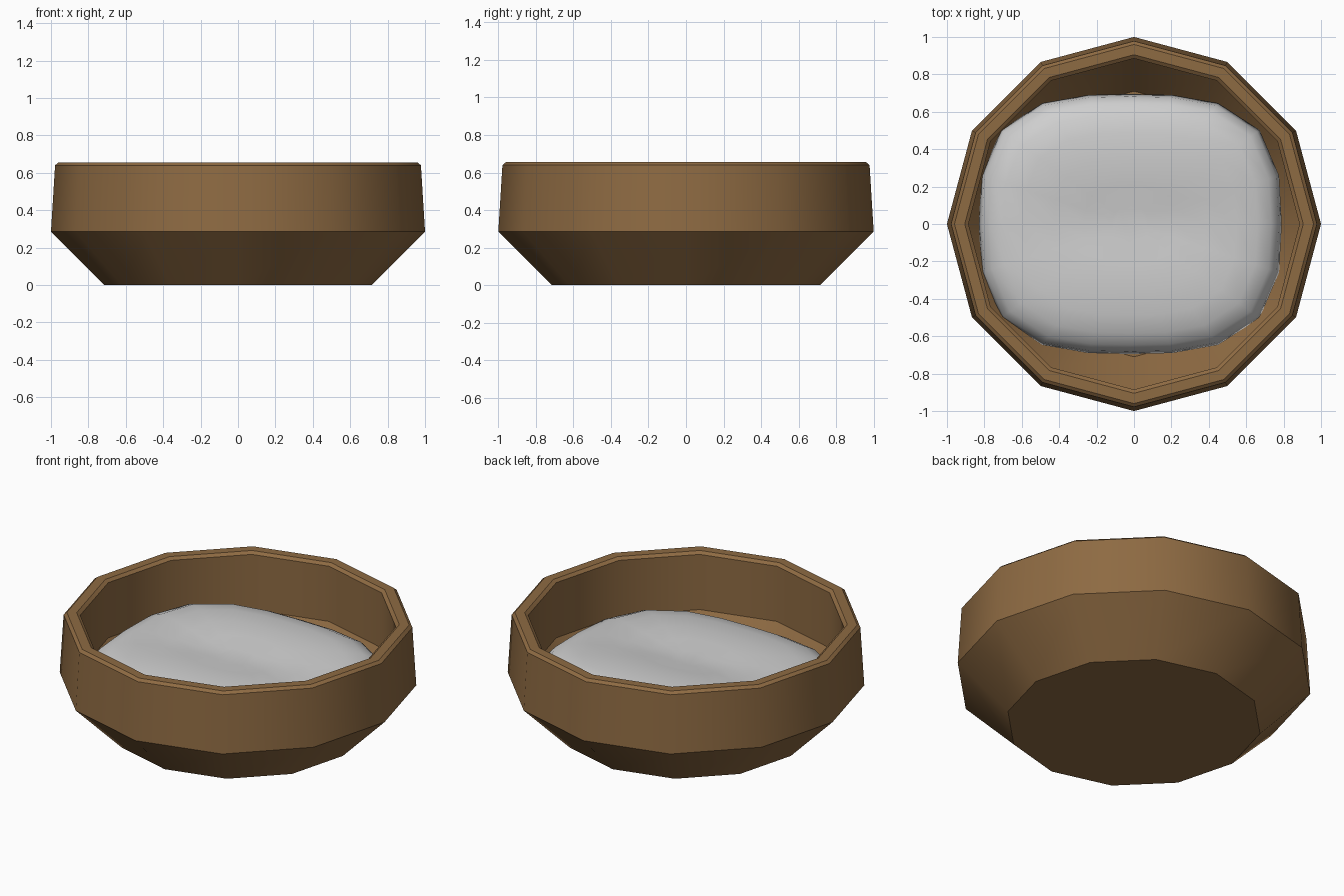
import bpy, bmesh, math

if "Cube" in bpy.data.objects:
    bpy.data.objects.remove(bpy.data.objects["Cube"])


def material(name, rgb):
    m = bpy.data.materials.new(name)
    m.diffuse_color = (*rgb, 1)
    m.use_nodes = True
    m.node_tree.nodes["Principled BSDF"].inputs["Base Color"].default_value = m.diffuse_color
    return m


def loft(name, rings, mat, angle, flat_bands=()):
    """Skin a list of closed rings and cap both ends."""
    bm = bmesh.new()
    loops = [[bm.verts.new(p) for p in ring] for ring in rings]
    n = len(loops[0])
    for k, (a, b) in enumerate(zip(loops, loops[1:])):
        for i in range(n):
            j = (i + 1) % n
            f = bm.faces.new((a[i], a[j], b[j], b[i]))
            f.smooth = k not in flat_bands
    bm.faces.new(loops[0][::-1])
    bm.faces.new(loops[-1]).smooth = True
    bmesh.ops.recalc_face_normals(bm, faces=bm.faces)
    me = bpy.data.meshes.new(name)
    bm.to_mesh(me)
    bm.free()
    me.set_sharp_from_angle(angle=math.radians(angle))
    me.materials.append(mat)
    ob = bpy.data.objects.new(name, me)
    bpy.context.collection.objects.link(ob)
    return ob


def circle(r, z, n=12):
    return [(r * math.cos(2 * math.pi * i / n), r * math.sin(2 * math.pi * i / n), z)
            for i in range(n)]


def pillow_ring(s, z, top):
    """Rounded-square ring, with a soft crease along x on the top."""
    pts = []
    for i in range(20):
        t = 2 * math.pi * i / 20
        c, d = math.cos(t), math.sin(t)
        e = (abs(c / 0.81) ** 3 + abs(d / 0.695) ** 3) ** (-1 / 3)
        x, y = s * e * c, s * e * d
        dip = 0.035 * math.exp(-(y / 0.2) ** 2) * (1 - (x / 0.85) ** 2) if top else 0
        pts.append((x - 0.02, y, z + 0.03 * y - dip))
    return pts


brown = material("brown wicker", (0.27, 0.145, 0.055))
white = material("white cloth", (0.62, 0.62, 0.62))

# Bowl-shaped basket with a thick rim and hollow inside
profile = [(0.715, 0.0), (1.0, 0.285), (0.978, 0.64), (0.96, 0.655), (0.905, 0.655),
           (0.885, 0.64), (0.885, 0.30), (0.71, 0.08)]
loft("basket", [circle(r, z) for r, z in profile], brown, 35, (0,))

# Soft cushion filling the basket
cushion = [(0.78, 0.10, 0), (0.92, 0.17, 0), (1.0, 0.26, 0), (0.98, 0.33, 0), (0.93, 0.375, 0),
           (0.84, 0.41, 1), (0.7, 0.43, 1), (0.5, 0.44, 1), (0.3, 0.445, 1), (0.12, 0.445, 1)]
loft("cushion", [pillow_ring(*c) for c in cushion], white, 50)
